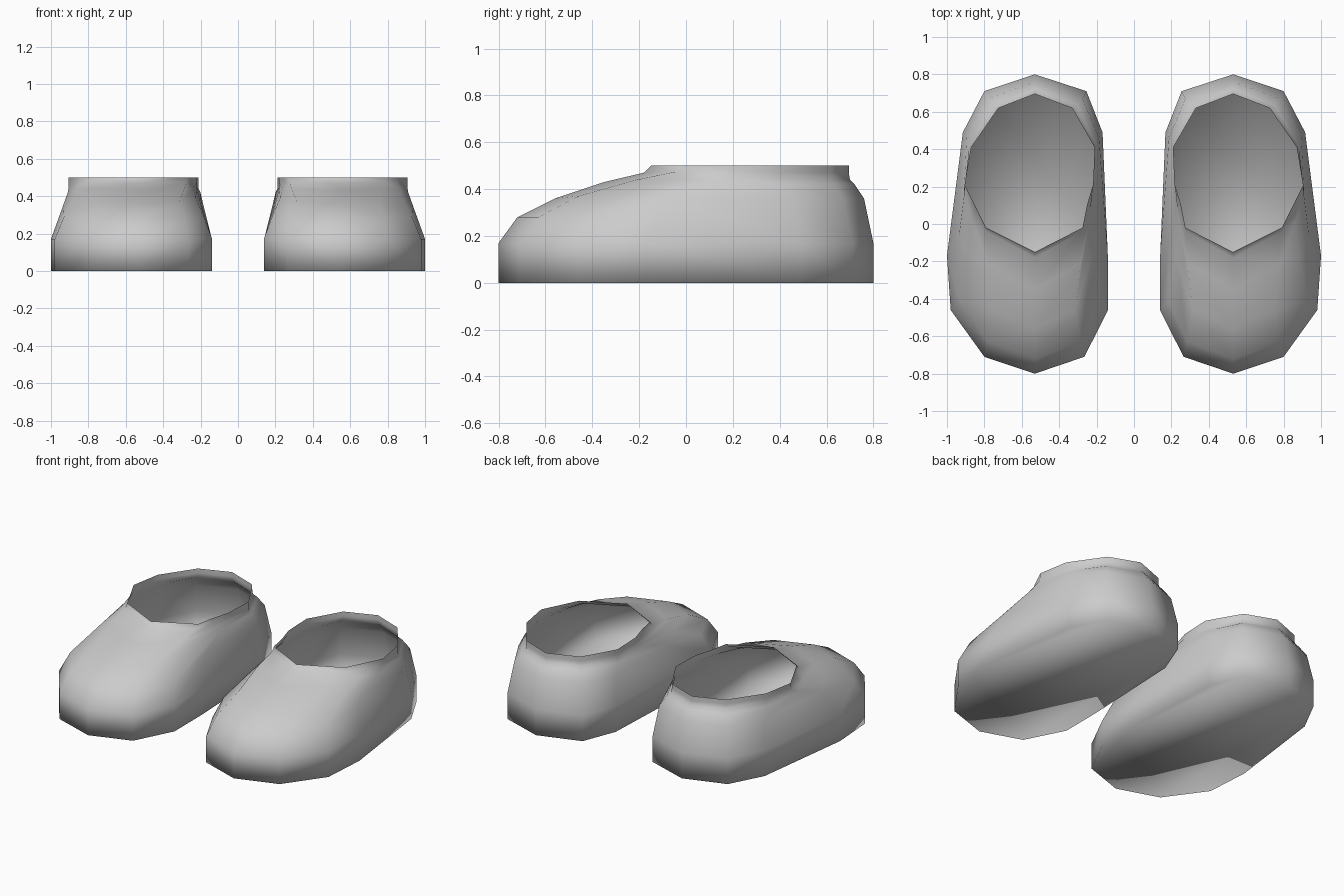
import bpy, bmesh

if "Cube" in bpy.data.objects:
    bpy.data.objects.remove(bpy.data.objects["Cube"])

CX = 0.53
# How much narrower the inner side of the shoe is, heel to toe
INNER = [1, 1.02, 0.94, 0.83, 0.87, 0.98, 1]

# Half outlines (half width, y, z) running heel -> outer side -> toe
SOLE = [(0, .80, .17), (.27, .71, .17), (.385, .49, .17), (.47, -.17, .17),
        (.45, -.46, .17), (.27, -.71, .17), (0, -.80, .17)]
SHOULDER = [(0, .76, .36), (.25, .67, .36), (.365, .46, .36), (.405, -.06, .35),
            (.40, -.41, .29), (.25, -.63, .28), (0, -.72, .28)]
INSTEP = [(0, .72, .42), (.22, .635, .42), (.35, .42, .42), (.38, .14, .42),
          (.35, -.18, .39), (.22, -.46, .37), (0, -.56, .36)]
VAMP = [(0, .70, .44), (.20, .62, .44), (.34, .41, .44), (.375, .20, .45),
        (.335, .02, .44), (.25, -.21, .44), (0, -.35, .43)]
COLLAR = [(0, .695, .47), (.195, .62, .47), (.34, .41, .47), (.375, .21, .475),
          (.32, .09, .475), (.26, -.04, .475), (0, -.18, .47)]
OPENING = [(0, .695, .50), (.195, .62, .50), (.34, .41, .50), (.375, .21, .50),
           (.32, .10, .50), (.26, -.02, .50), (0, -.15, .50)]
GROUND = [(w, y, 0) for w, y, _ in SOLE]


def full_ring(half):
    outer = [(CX + w, y, z) for w, y, z in half]
    inner = [(CX - w * f, y, z) for (w, y, z), f in zip(half, INNER)]
    return outer + inner[-2:0:-1]


def make_shoe(name, side):
    bm = bmesh.new()
    rings = [[bm.verts.new((x * side, y, z)) for x, y, z in full_ring(h)]
             for h in (GROUND, SOLE, SHOULDER, INSTEP, VAMP, COLLAR, OPENING)]
    n = len(rings[0])
    # Upper: skin between neighbouring outlines
    for a, b in zip(rings, rings[1:]):
        for i in range(n):
            j = (i + 1) % n
            bm.faces.new((a[i], a[j], b[j], b[i]))
    # Flat sole closing the bottom
    bm.faces.new(rings[0])
    bmesh.ops.recalc_face_normals(bm, faces=bm.faces)
    # Make sure the sole faces down
    bm.normal_update()
    bm.faces.ensure_lookup_table()
    if bm.faces[-1].normal.z > 0:
        bmesh.ops.reverse_faces(bm, faces=bm.faces)
    for f in bm.faces:
        f.smooth = True
    mesh = bpy.data.meshes.new(name)
    bm.to_mesh(mesh)
    bm.free()
    bpy.context.collection.objects.link(bpy.data.objects.new(name, mesh))


# The pair of slip-on shoes
make_shoe("left_shoe", 1)
make_shoe("right_shoe", -1)
